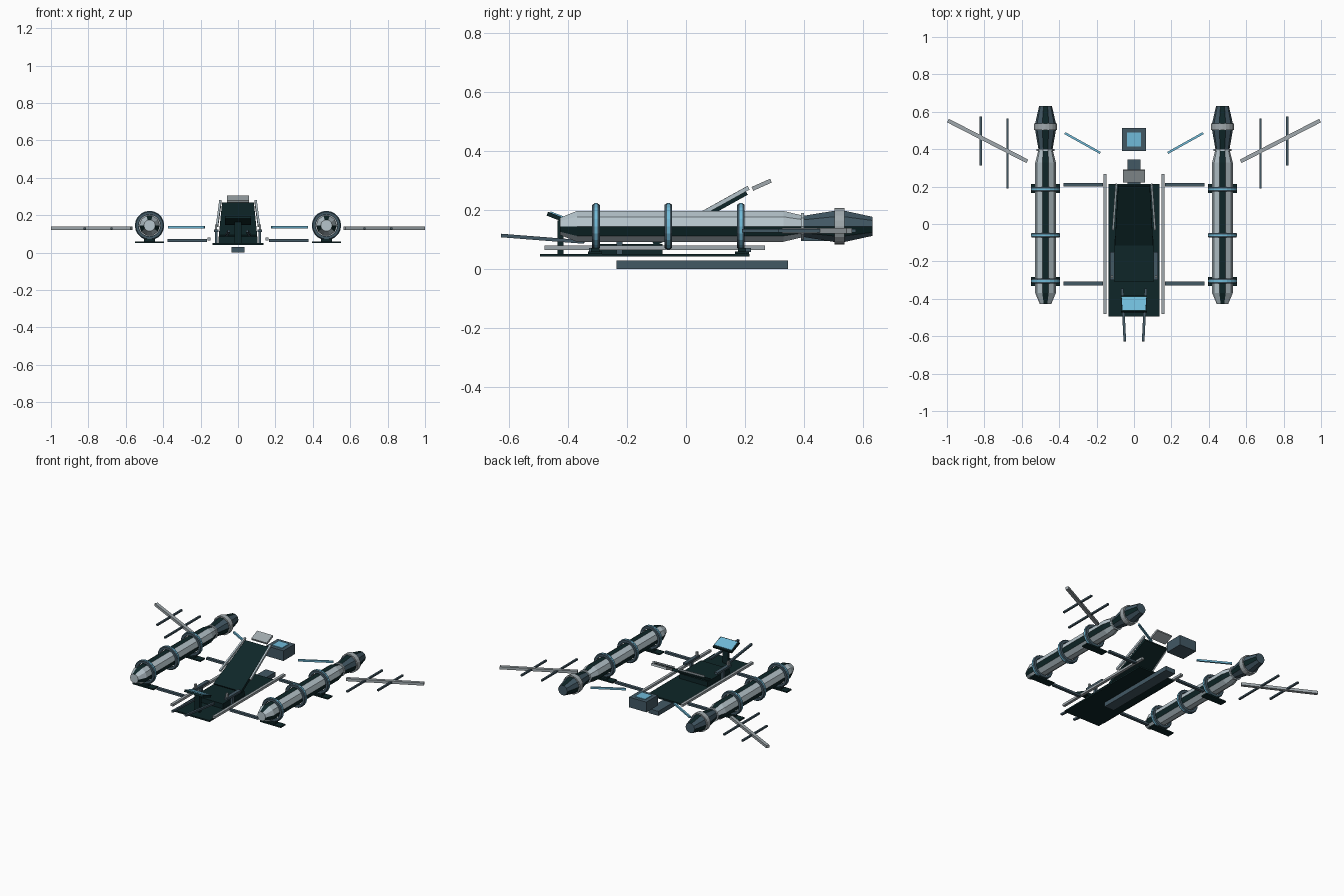
import bpy, bmesh, math
from mathutils import Vector, Matrix

if "Cube" in bpy.data.objects:
    bpy.data.objects.remove(bpy.data.objects["Cube"])


def material(name, rgb):
    m = bpy.data.materials.new(name)
    lin = [((c / 255 + 0.055) / 1.055) ** 2.4 if c > 10 else c / 3295 for c in rgb]
    m.diffuse_color = (*lin, 1)
    m.use_nodes = True
    m.node_tree.nodes["Principled BSDF"].inputs["Base Color"].default_value = m.diffuse_color
    return m


LIGHT = material("pale_steel", (182, 197, 204))
GREY = material("grey_metal", (160, 169, 173))
SLATE = material("slate", (66, 88, 100))
BLACK = material("dark_teal", (14, 38, 40))
BLUE = material("bright_blue", (112, 186, 216))


def finish(name, bm, *mats):
    bmesh.ops.recalc_face_normals(bm, faces=bm.faces)
    me = bpy.data.meshes.new(name)
    bm.to_mesh(me)
    bm.free()
    for m in mats:
        me.materials.append(m)
    ob = bpy.data.objects.new(name, me)
    bpy.context.collection.objects.link(ob)
    return ob


def box(name, lo, hi, mat):
    """Axis-aligned box from two corners."""
    lo, hi = Vector(lo), Vector(hi)
    bm = bmesh.new()
    bmesh.ops.create_cube(bm, size=1, matrix=Matrix.Translation((lo + hi) / 2)
                          @ Matrix.Diagonal((*(hi - lo), 1)))
    return finish(name, bm, mat)


def beam(name, a, b, w, h, mat, w2=None):
    """Bar from a to b, w wide at a, w2 wide at b, h thick."""
    a, b = Vector(a), Vector(b)
    d = (b - a).normalized()
    side = d.cross(Vector((0, 0, 1))).normalized()
    up = side.cross(d)
    bm = bmesh.new()
    ends = []
    for p, wid in ((a, w), (b, w if w2 is None else w2)):
        ends.append([bm.verts.new(p + side * sx * wid / 2 + up * sz * h / 2)
                     for sx, sz in ((-1, -1), (1, -1), (1, 1), (-1, 1))])
    for e in ends:
        bm.faces.new(e)
    for i in range(4):
        j = (i + 1) % 4
        bm.faces.new((ends[0][i], ends[0][j], ends[1][j], ends[1][i]))
    return finish(name, bm, mat)


def lathe(name, x, z, profile, mats, sides=10, stripes=()):
    """Solid turned around a y-running axis; profile holds (y, radius)."""
    bm = bmesh.new()
    loops = []
    for y, r in profile:
        loops.append([bm.verts.new((x + r * math.cos(2 * math.pi * i / sides), y,
                                    z + r * math.sin(2 * math.pi * i / sides)))
                      for i in range(sides)])
    for a, b in zip(loops, loops[1:]):
        for i in range(sides):
            j = (i + 1) % sides
            f = bm.faces.new((a[i], a[j], b[j], b[i]))
            f.material_index = 1 if i in stripes else 0
    bm.faces.new(loops[0])
    bm.faces.new(loops[-1])
    return finish(name, bm, *mats)


def hoop(name, x, y, z, section, mat, sides=20):
    """Closed ring around a y-running axis; section holds (y offset, radius)."""
    bm = bmesh.new()
    grid = [[bm.verts.new((x + r * math.cos(t), y + dy, z + r * math.sin(t)))
             for dy, r in section]
            for t in (2 * math.pi * i / sides for i in range(sides))]
    n = len(section)
    for i in range(sides):
        a, b = grid[i], grid[(i + 1) % sides]
        for k in range(n):
            m = (k + 1) % n
            bm.faces.new((a[k], a[m], b[m], b[k]))
    return finish(name, bm, mat)


# Central deck, keel and seat
box("deck", (-0.135, -0.495, 0.042), (0.135, 0.215, 0.052), BLACK)
box("keel", (-0.036, -0.235, 0), (0.036, 0.345, 0.03), SLATE)
box("seat_cushion", (-0.105, -0.31, 0.052), (0.105, -0.08, 0.085), BLACK)
beam("seat_back", (0, -0.11, 0.085), (0, 0.205, 0.26), 0.205, 0.018, BLACK, 0.17)
beam("headrest", (0, 0.225, 0.272), (0, 0.288, 0.3), 0.115, 0.014, GREY)

# Console with a screen facing the seat
beam("console", (0, -0.47, 0.188), (0, -0.385, 0.155), 0.14, 0.014, BLACK)
beam("console_screen", (0, -0.46, 0.193), (0, -0.391, 0.1662), 0.122, 0.006, BLUE, 0.132)
box("console_post", (-0.02, -0.435, 0.052), (0.02, -0.415, 0.165), BLACK)

# Rear equipment block
box("rear_block", (-0.064, 0.39, 0.095), (0.064, 0.512, 0.163), SLATE)
box("rear_block_panel", (-0.038, 0.414, 0.16), (0.038, 0.488, 0.167), BLUE)

POD_X, POD_Z = 0.473, 0.145
STRIPES = {1: (2, 5, 9), -1: (2, 5, 9)}

for s, tag in ((1, "right"), (-1, "left")):
    px = s * POD_X

    # Cockpit side parts
    beam("side_rail_" + tag, (s * 0.155, -0.48, 0.073), (s * 0.155, 0.268, 0.073), 0.018, 0.015, GREY)
    beam("seat_back_rail_" + tag, (s * 0.112, -0.03, 0.142), (s * 0.094, 0.212, 0.276),
         0.012, 0.014, LIGHT)
    box("armrest_" + tag, (s * 0.117 - 0.012, -0.3, 0.11), (s * 0.117 + 0.012, -0.15, 0.124), SLATE)
    box("armrest_post_" + tag, (s * 0.117 - 0.007, -0.235, 0.05), (s * 0.117 + 0.007, -0.215, 0.112), SLATE)
    box("control_grip_" + tag, (s * 0.117 - 0.006, -0.29, 0.122), (s * 0.117 + 0.006, -0.275, 0.15), GREY)
    beam("front_prong_" + tag, (s * 0.049, -0.627, 0.114), (s * 0.063, -0.345, 0.092), 0.014, 0.012, SLATE)

    # Pod: hull, collar, exhaust
    lathe("pod_hull_" + tag, px, POD_Z,
          [(-0.427, 0.031), (-0.37, 0.055), (0.33, 0.055), (0.39, 0.04)],
          (LIGHT, BLACK), stripes=STRIPES[s])
    lathe("pod_collar_" + tag, px, POD_Z, [(0.39, 0.047), (0.4, 0.047)], (LIGHT,))
    lathe("pod_exhaust_" + tag, px, POD_Z,
          [(0.4, 0.038), (0.5, 0.055), (0.54, 0.055), (0.632, 0.034)],
          (SLATE, BLACK), stripes=STRIPES[s])
    hoop("exhaust_band_" + tag, px, 0.52, POD_Z,
         [(-0.017, 0.05), (0.017, 0.05), (0.017, 0.062), (-0.017, 0.062)], GREY)

    # Mounting hoops with a bright outer strip
    for k, y in enumerate((-0.305, -0.06, 0.186)):
        hoop(f"pod_hoop_{tag}_{k}", px, y, POD_Z,
             [(-0.013, 0.058), (0.013, 0.058), (0.013, 0.073), (0.007, 0.077),
              (-0.007, 0.077), (-0.013, 0.073)], SLATE)
        hoop(f"hoop_strip_{tag}_{k}", px, y, POD_Z,
             [(-0.005, 0.074), (0.005, 0.074), (0.005, 0.0785), (-0.005, 0.0785)], BLUE)

    # Cross arms and the pod feet
    for k, (ya, yf) in enumerate(((-0.318, -0.308), (0.21, 0.19))):
        beam(f"cross_arm_{tag}_{k}", (s * 0.165, ya, 0.065), (s * 0.377, ya, 0.065), 0.02, 0.014, SLATE)
        box(f"pod_foot_{tag}_{k}", (px - 0.078, yf - 0.024, 0.051), (px + 0.078, yf + 0.024, 0.06), BLACK)
        box(f"foot_block_{tag}_{k}", (px - 0.03, yf - 0.014, 0.058), (px + 0.03, yf + 0.014, 0.072), BLACK)

    # Rear strut, swept boom and its cross rods
    beam("rear_strut_" + tag, (s * 0.18, 0.38, 0.135), (s * 0.37, 0.486, 0.135), 0.012, 0.012, BLUE)
    beam("swept_boom_" + tag, (s * 0.57, 0.335, 0.13), (s * 0.995, 0.553, 0.13), 0.021, 0.018, GREY)
    for k, (x, y0, y1) in enumerate(((0.677, 0.19, 0.565), (0.82, 0.312, 0.576))):
        beam(f"boom_rod_{tag}_{k}", (s * x, y0, 0.13), (s * x, y1, 0.13), 0.012, 0.011, SLATE)
